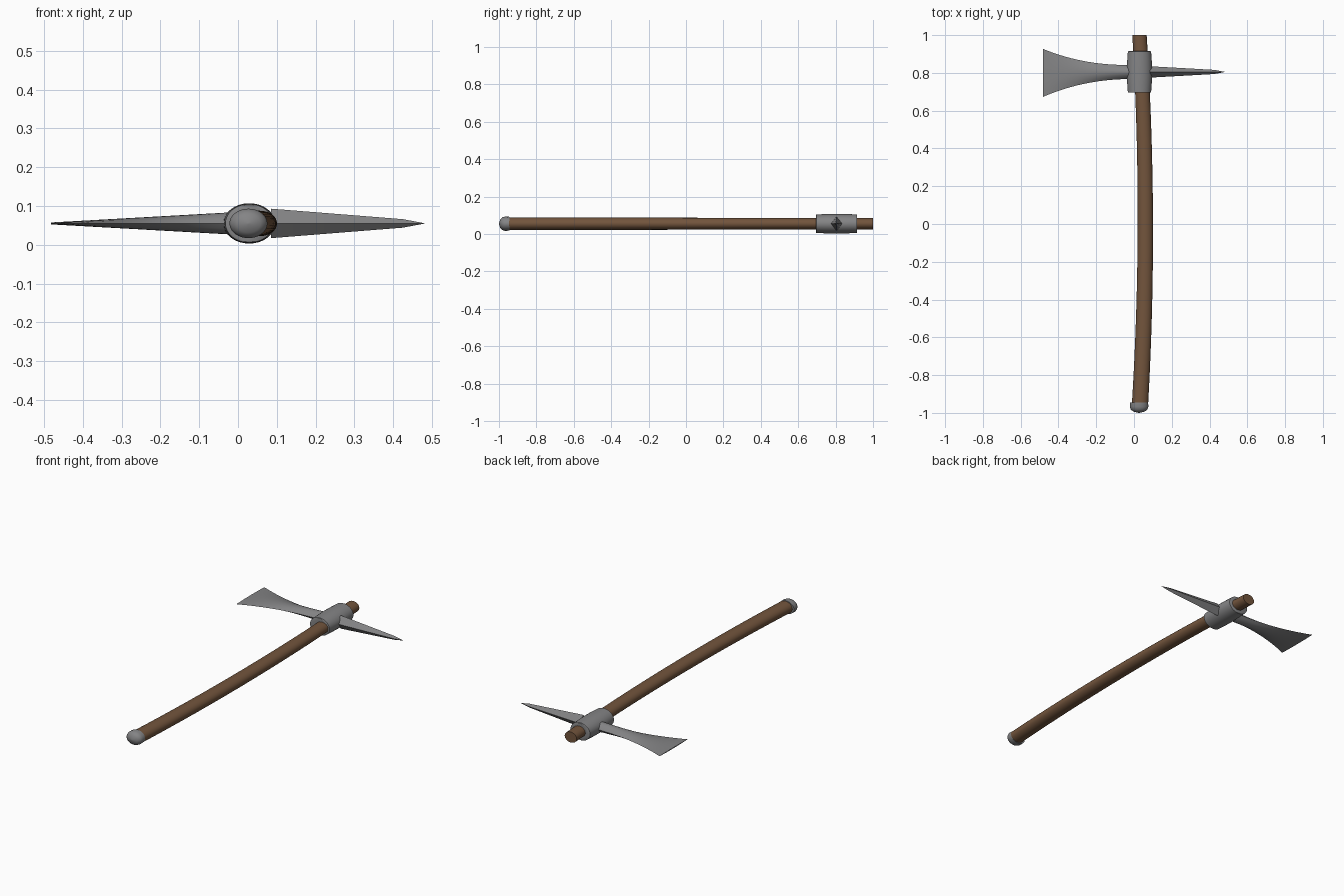
import bpy, bmesh, math

cube = bpy.data.objects.get("Cube")
if cube:
    bpy.data.objects.remove(cube)

MID_Z = 0.055    # height of the centre line
HEAD_Y = 0.805   # position of the head along the handle


def material(name, rgb):
    m = bpy.data.materials.new(name)
    m.use_nodes = True
    m.diffuse_color = (*rgb, 1)
    m.node_tree.nodes["Principled BSDF"].inputs["Base Color"].default_value = (*rgb, 1)
    return m


wood = material("brown wood", (0.17, 0.09, 0.046))
steel = material("grey steel", (0.23, 0.23, 0.235))


def loft(name, rings, mat, angle):
    """Skin a list of equal rings, close both ends and smooth below the angle."""
    bm = bmesh.new()
    loops = [[bm.verts.new(p) for p in ring] for ring in rings]
    n = len(loops[0])
    for a, b in zip(loops, loops[1:]):
        for i in range(n):
            j = (i + 1) % n
            bm.faces.new((a[i], a[j], b[j], b[i]))
    bm.faces.new(loops[0])
    bm.faces.new(loops[-1])
    bmesh.ops.recalc_face_normals(bm, faces=bm.faces)
    mesh = bpy.data.meshes.new(name)
    bm.to_mesh(mesh)
    bm.free()
    mesh.materials.append(mat)
    obj = bpy.data.objects.new(name, mesh)
    bpy.context.collection.objects.link(obj)
    bpy.ops.object.select_all(action="DESELECT")
    obj.select_set(True)
    bpy.context.view_layer.objects.active = obj
    bpy.ops.object.shade_smooth_by_angle(angle=math.radians(angle))
    return obj


def oval(x, y, rx, rz, n=32):
    """Oval ring across the handle direction."""
    turns = [math.tau * i / n for i in range(n)]
    return [(x + rx * math.cos(t), y, MID_Z + rz * math.sin(t)) for t in turns]


def bow(y):
    """Sideways curve of the handle."""
    return 0.06 - 0.031 * y * y


# Bowed handle, slightly thinner toward the head
handle = []
for i in range(25):
    t = i / 24
    y = -0.96 + 1.96 * t
    handle.append(oval(bow(y), y, 0.043 - 0.005 * t, 0.034 - 0.004 * t))
loft("handle", handle, wood, 40)

# Domed butt cap
cap = [(-0.945, 0.98), (-0.968, 1), (-0.982, 0.9), (-0.993, 0.62), (-1, 0.05)]
loft("butt_cap", [oval(0.027, y, 0.049 * s, 0.038 * s) for y, s in cap], steel, 40)

# Barrel-shaped socket around the handle
socket = [(-0.11, 0.84), (-0.108, 0.92), (-0.06, 0.97), (0, 1),
          (0.06, 0.97), (0.108, 0.92), (0.11, 0.84)]
loft("head_socket", [oval(0.029, HEAD_Y + y, 0.067 * s, 0.052 * (0.5 + s / 2))
                     for y, s in socket], steel, 40)

# Flaring blade with a lens-shaped section
blade = []
for i in range(17):
    t = i / 16
    x = -0.01 - 0.472 * t
    half_width = 0.037 + 0.09 * t ** 2.2
    half_thick = 0.029 - 0.0265 * t
    centre = HEAD_Y - 0.005 * t
    upper = [(k / 4, 1 - (k / 4) ** 2) for k in range(-4, 5)]
    section = upper + [(u, -v) for u, v in reversed(upper[1:-1])]
    blade.append([(x, centre + half_width * u, MID_Z + half_thick * v)
                  for u, v in section])
loft("axe_blade", blade, steel, 50)

# Four-sided back spike
spike = [(0.085, 0.03, 0.038), (0.425, 0.011, 0.011), (0.481, 0.0005, 0.0005)]
loft("back_spike", [[(x, HEAD_Y + w, MID_Z), (x, HEAD_Y, MID_Z + h),
                     (x, HEAD_Y - w, MID_Z), (x, HEAD_Y, MID_Z - h)]
                    for x, w, h in spike], steel, 20)
